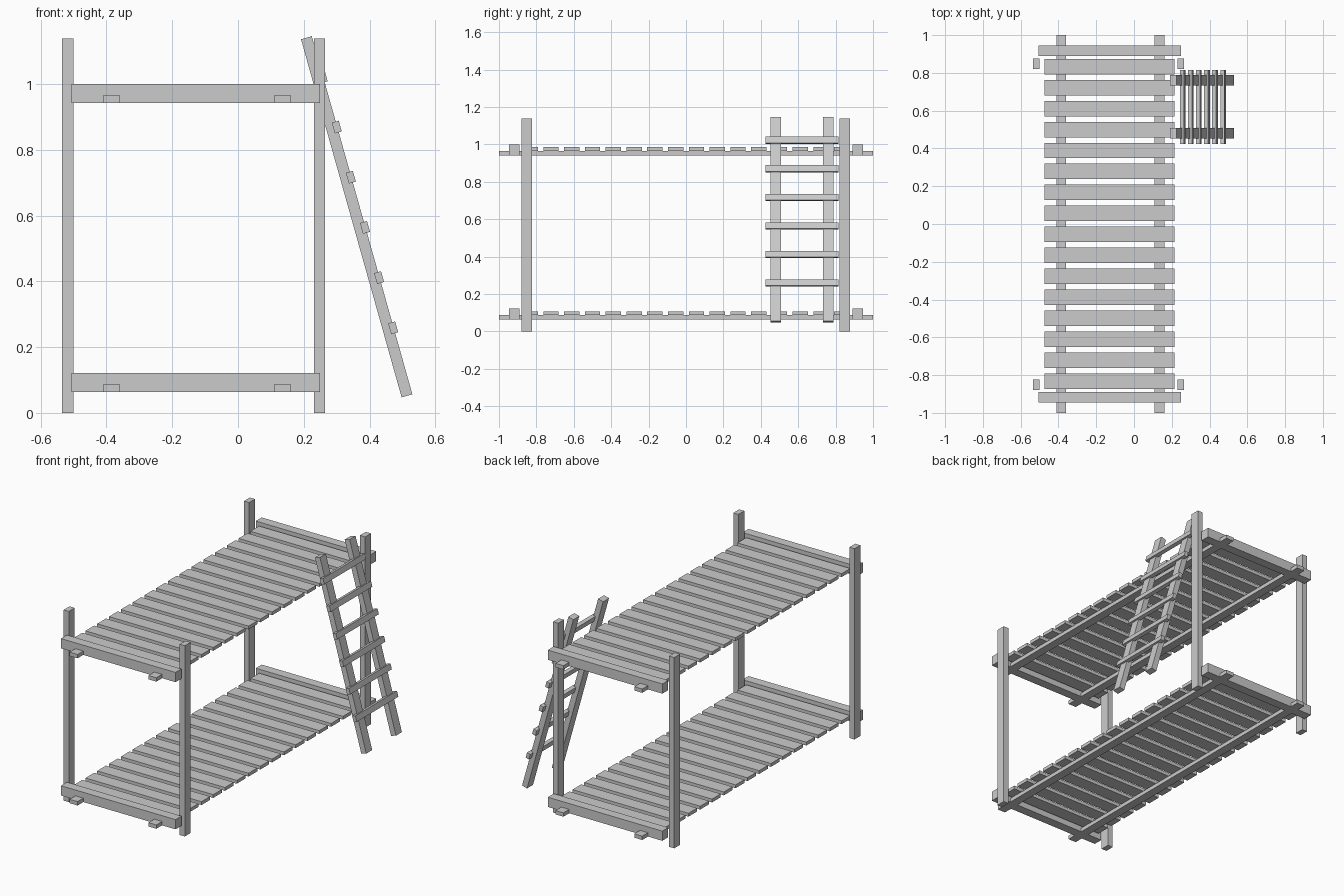
import bpy, math
from mathutils import Matrix, Vector

if "Cube" in bpy.data.objects:
    bpy.data.objects.remove(bpy.data.objects["Cube"])


def boxes(name, items, matrix=None):
    """One object made of boxes given as (centre, size)."""
    verts, faces = [], []
    quads = [(0, 1, 3, 2), (4, 6, 7, 5), (0, 4, 5, 1), (2, 3, 7, 6), (0, 2, 6, 4), (1, 5, 7, 3)]
    for c, s in items:
        n = len(verts)
        for i in (-.5, .5):
            for j in (-.5, .5):
                for k in (-.5, .5):
                    verts.append((c[0] + i * s[0], c[1] + j * s[1], c[2] + k * s[2]))
        faces += [tuple(n + v for v in q) for q in quads]
    mesh = bpy.data.meshes.new(name)
    mesh.from_pydata(verts, [], faces)
    ob = bpy.data.objects.new(name, mesh)
    if matrix:
        ob.matrix_world = matrix
    bpy.context.collection.objects.link(ob)
    return ob


# Corner posts
for x, side in ((-0.518, "left"), (0.248, "right")):
    for y, end in ((-0.852, "front"), (0.848, "back")):
        boxes(f"{end}_{side}_post", [((x, y, 0.569), (0.034, 0.055, 1.138))])

# Two bunks: side rails, end boards and slats
for level, z in (("lower", 0.064), ("upper", 0.942)):
    boxes(f"{level}_rails", [((x, 0, z + 0.0115), (0.052, 2.0, 0.023)) for x in (-0.385, 0.135)])
    boxes(f"{level}_end_boards", [((-0.128, y, z + 0.029), (0.756, 0.056, 0.058)) for y in (-0.918, 0.918)])
    boxes(f"{level}_slats", [((-0.129, -0.833 + i * 0.1111, z + 0.033), (0.688, 0.082, 0.02)) for i in range(16)])

# Leaning ladder, modelled upright in its own frame then tilted
top, foot = Vector((0.208, 0, 1.141)), Vector((0.514, 0, 0.052))
lean = math.atan2(foot.x - top.x, top.z - foot.z)
length = (top - foot).length
tilt = Matrix.Translation((top + foot) / 2) @ Matrix.Rotation(-lean, 4, 'Y')
boxes("ladder_rails", [((0, y, 0), (0.034, 0.056, length)) for y in (0.48, 0.76)], tilt)
boxes("ladder_rungs", [((0.0155, 0.62, -0.355 + i * 0.1585), (0.022, 0.392, 0.034)) for i in range(6)], tilt)
